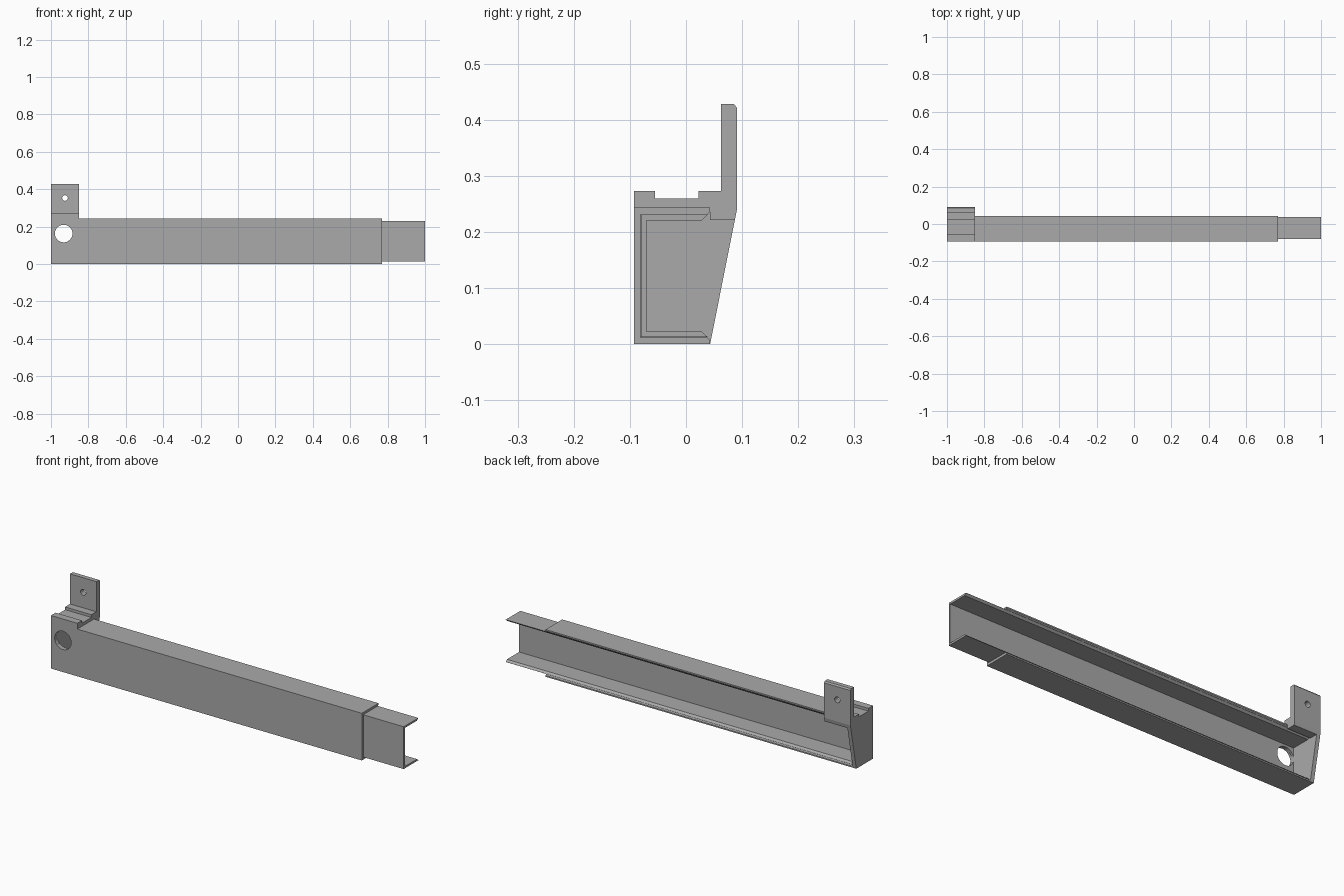
import bpy
import bmesh
from math import pi

cube = bpy.data.objects.get("Cube")
if cube:
    bpy.data.objects.remove(cube, do_unlink=True)

steel = bpy.data.materials.new("grey steel")
GREY = (0.4, 0.4, 0.4, 1)
steel.diffuse_color = GREY
steel.use_nodes = True
steel.node_tree.nodes["Principled BSDF"].inputs["Base Color"].default_value = GREY


def extrude_x(name, profile, x0, x1):
    """Extrude a (y, z) outline along x."""
    bm = bmesh.new()
    face = bm.faces.new([bm.verts.new((x0, y, z)) for y, z in profile])
    ext = bmesh.ops.extrude_face_region(bm, geom=[face])
    moved = [v for v in ext["geom"] if isinstance(v, bmesh.types.BMVert)]
    bmesh.ops.translate(bm, verts=moved, vec=(x1 - x0, 0, 0))
    bmesh.ops.recalc_face_normals(bm, faces=bm.faces)
    mesh = bpy.data.meshes.new(name)
    bm.to_mesh(mesh)
    bm.free()
    mesh.materials.append(steel)
    obj = bpy.data.objects.new(name, mesh)
    bpy.context.collection.objects.link(obj)
    return obj


def channel(front, back, bottom, top, wall, cut, skew):
    """C-shaped outline, open at the back, with slanted flange tips."""
    return [(back, bottom), (front, bottom), (front, top), (back, top),
            (back, top - cut), (back - skew, top - wall),
            (front + wall, top - wall), (front + wall, bottom + wall),
            (back - skew, bottom + wall), (back, bottom + cut)]


def drill(name, x, z, radius, targets):
    """Cut a round hole along y through the targets."""
    bpy.ops.mesh.primitive_cylinder_add(vertices=48, radius=radius, depth=0.4,
                                        location=(x, 0, z), rotation=(pi / 2, 0, 0))
    cutter = bpy.context.object
    cutter.name = name
    cutter.hide_render = True
    cutter.hide_viewport = True
    cutter.display_type = 'WIRE'
    for obj in targets:
        mod = obj.modifiers.new(name, 'BOOLEAN')
        mod.operation = 'DIFFERENCE'
        mod.solver = 'EXACT'
        mod.object = cutter


# Outer rail and the sliding rail nested inside it
outer = extrude_x("outer_rail", channel(-0.093, 0.043, 0, 0.243, 0.012, 0.007, 0.005),
                  -0.98, 0.77)
slide = extrude_x("sliding_rail", channel(-0.0805, 0.038, 0.0125, 0.2305, 0.01, 0.0005, 0.01),
                  -0.979, 1.0)

# Closed end with a sloping back edge
extrude_x("end_plate", [(-0.093, 0), (0.043, 0), (0.087, 0.221), (0.043, 0.221),
                        (0.043, 0.243), (-0.093, 0.243)], -1.0, -0.98)

# Grooved mounting bracket with its upright tab
bracket = extrude_x("mounting_bracket", [
    (-0.093, 0.243), (-0.093, 0.273), (-0.055, 0.273), (-0.055, 0.259),
    (0.022, 0.259), (0.022, 0.273), (0.062, 0.273), (0.062, 0.428),
    (0.085, 0.428), (0.091, 0.421), (0.091, 0.241), (0.087, 0.221),
    (0.043, 0.221), (0.043, 0.243)], -1.0, -0.85)

# Holes
drill("access_hole_cutter", -0.932, 0.163, 0.047, [outer, slide])
drill("screw_hole_cutter", -0.925, 0.353, 0.015, [bracket])
